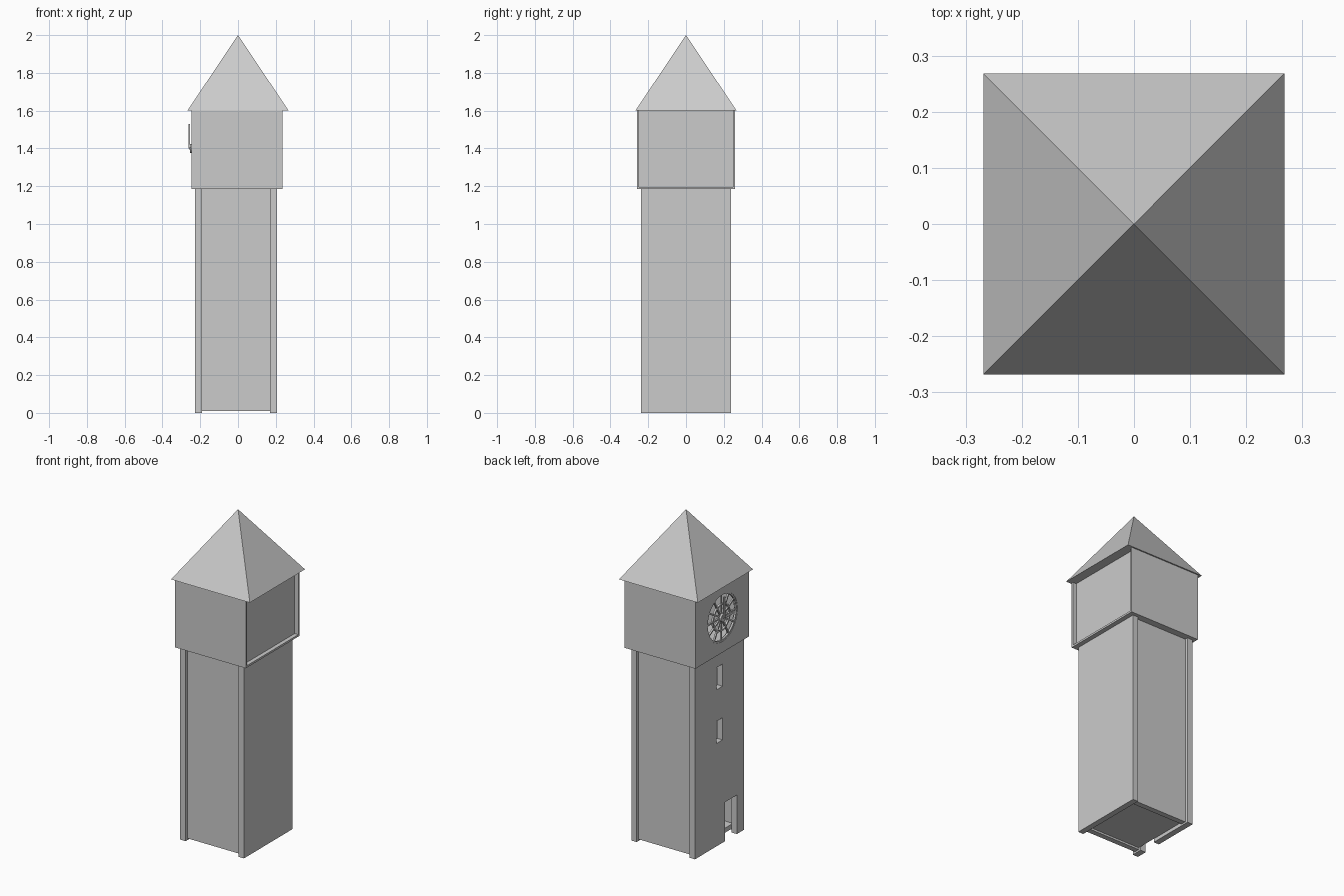
import bpy, math
from mathutils import Matrix, Vector

if "Cube" in bpy.data.objects:
    bpy.data.objects.remove(bpy.data.objects["Cube"])

CLOCK = Vector((-0.24, 0, 1.40))


def box(name, x, y, z):
    """Box from (min, max) ranges."""
    bpy.ops.mesh.primitive_cube_add(size=1)
    o = bpy.context.object
    o.name = name
    size = [r[1] - r[0] for r in (x, y, z)]
    mid = [(r[1] + r[0]) / 2 for r in (x, y, z)]
    o.data.transform(Matrix.Translation(mid) @ Matrix.Diagonal((*size, 1)))
    return o


def disc(name, radius, x, sides=32):
    """Cylinder along x, centred on the clock."""
    bpy.ops.mesh.primitive_cylinder_add(vertices=sides, radius=radius, depth=x[1] - x[0])
    o = bpy.context.object
    o.name = name
    o.data.transform(Matrix.Translation(((x[0] + x[1]) / 2, 0, CLOCK.z)) @ Matrix.Rotation(math.pi / 2, 4, 'Y'))
    return o


def cut(target, cutter):
    m = target.modifiers.new("cut", 'BOOLEAN')
    m.operation, m.solver, m.object = 'DIFFERENCE', 'EXACT', cutter
    bpy.context.view_layer.objects.active = target
    bpy.ops.object.modifier_apply(modifier=m.name)
    bpy.data.objects.remove(cutter)


def bar(name, angle, r, width, x):
    """Bar from radius r[0] to r[1]; angle 0 points up, positive toward -y."""
    o = box(name, x, (-width / 2, width / 2), r)
    o.data.transform(Matrix.Translation((0, 0, CLOCK.z)) @ Matrix.Rotation(angle, 4, 'X'))
    return o


# Shaft: two full-width walls whose ends form the corner posts
door_wall = box("shaft_door_wall", (-0.227, -0.19), (-0.237, 0.237), (0, 1.185))
box("shaft_plain_wall", (0.17, 0.206), (-0.237, 0.237), (0, 1.185))
for side, name in ((-1, "front"), (1, "back")):
    box(f"shaft_{name}_panel", (-0.19, 0.17), sorted((side * 0.185, side * 0.218)), (0.01, 1.185))
box("ground_floor", (-0.19, 0.17), (-0.185, 0.185), (0.022, 0.05))

# Door and slit windows
cut(door_wall, box("door_cutter", (-0.3, -0.1), (-0.17, -0.055), (-0.1, 0.24)))
for z in (0.70, 1.03):
    cut(door_wall, box("window_cutter", (-0.3, -0.1), (-0.03, 0.03), (z - 0.068, z + 0.068)))

# Clock storey: thin side plates, recessed plain wall and clock wall
box("storey_floor", (-0.246, 0.235), (-0.26, 0.26), (1.185, 1.197))
for side, name in ((-1, "front"), (1, "back")):
    box(f"storey_{name}_wall", (-0.246, 0.235), sorted((side * 0.25, side * 0.26)), (1.197, 1.60))
box("storey_plain_wall", (0.185, 0.21), (-0.25, 0.25), (1.197, 1.60))
clock_wall = box("clock_wall", (-0.246, -0.222), (-0.25, 0.25), (1.197, 1.60))
cut(clock_wall, disc("clock_cutter", 0.148, (-0.3, -0.15)))

# Clock dial: open frame of rings and spokes
for name, outer, inner in (("outer_ring", 0.148, 0.138), ("inner_ring", 0.085, 0.076)):
    ring = disc(f"clock_{name}", outer, (-0.244, -0.232))
    cut(ring, disc("ring_cutter", inner, (-0.3, -0.15)))
for i in range(12):
    bar("clock_spoke", i * math.pi / 6, (0.02, 0.14), 0.009, (-0.243, -0.233))
disc("clock_hub", 0.024, (-0.255, -0.232), 16)
bar("minute_hand", 0, (0, 0.13), 0.014, (-0.262, -0.255))
bar("hour_hand", math.pi / 2, (0, 0.085), 0.016, (-0.256, -0.249))

# Pyramid roof
bpy.ops.mesh.primitive_cone_add(vertices=4, radius1=0.268 * math.sqrt(2), depth=0.40,
                                location=(0, 0, 1.80), rotation=(0, 0, math.pi / 4))
bpy.context.object.name = "roof"
